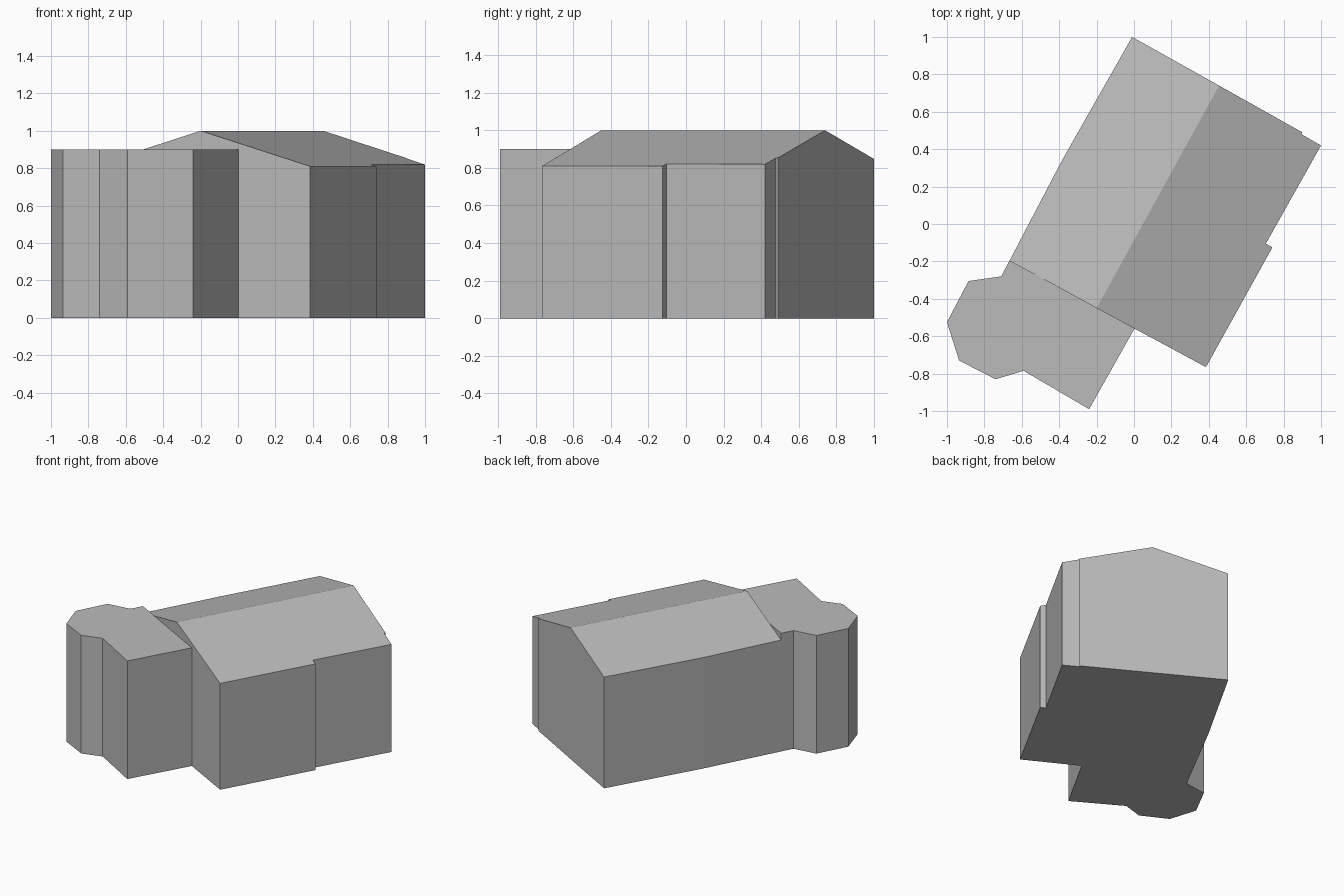
import bpy
import bmesh
from mathutils import Vector

cube = bpy.data.objects.get("Cube")
if cube:
    bpy.data.objects.remove(cube, do_unlink=True)

GREY = (0.5, 0.5, 0.5, 1.0)
mat = bpy.data.materials.new("plain grey")
mat.use_nodes = True
mat.diffuse_color = GREY
mat.node_tree.nodes["Principled BSDF"].inputs["Base Color"].default_value = GREY

# Ridge line of the main hall and the pitch of its roof
RIDGE_A, RIDGE_B = Vector((-0.20, -0.45)), Vector((0.455, 0.74))
along = (RIDGE_B - RIDGE_A).normalized()
across = Vector((along.y, -along.x))
PITCH = 0.286


def gable_height(p):
    return 1.0 - PITCH * abs((Vector(p) - RIDGE_A).dot(across))


def flat_height(p):
    return 0.9


def building(name, outline, height, roofs):
    """Walls on a footprint, topped by roof faces given as index lists."""
    bm = bmesh.new()
    low = [bm.verts.new((x, y, 0)) for x, y in outline]
    top = [bm.verts.new((x, y, height((x, y)))) for x, y in outline]
    n = len(outline)
    bm.faces.new(low)
    for i in range(n):
        j = (i + 1) % n
        bm.faces.new((low[i], low[j], top[j], top[i]))
    for roof in roofs:
        bm.faces.new([top[i] for i in roof])
    bmesh.ops.recalc_face_normals(bm, faces=bm.faces[:])
    mesh = bpy.data.meshes.new(name)
    bm.to_mesh(mesh)
    bm.free()
    mesh.materials.append(mat)
    obj = bpy.data.objects.new(name, mesh)
    bpy.context.collection.objects.link(obj)
    return obj


# Gabled main hall, starting and splitting at the ridge ends
hall = [tuple(RIDGE_A), (0.385, -0.765), (0.74, -0.125), (0.705, -0.105),
        (1.0, 0.42), (0.895, 0.48), (0.9, 0.49), tuple(RIDGE_B),
        (-0.01, 1.0), (-0.385, 0.34), (-0.665, -0.195)]
building("main_hall", hall, gable_height,
         [range(0, 8), [7, 8, 9, 10, 0]])

# Flat-roofed annex with a faceted bay
annex = [(-0.665, -0.195), (-0.71, -0.28), (-0.885, -0.305), (-1.0, -0.525),
         (-0.935, -0.73), (-0.74, -0.83), (-0.59, -0.785), (-0.24, -0.99),
         (0.005, -0.555)]
building("annex", annex, flat_height, [range(len(annex))])
